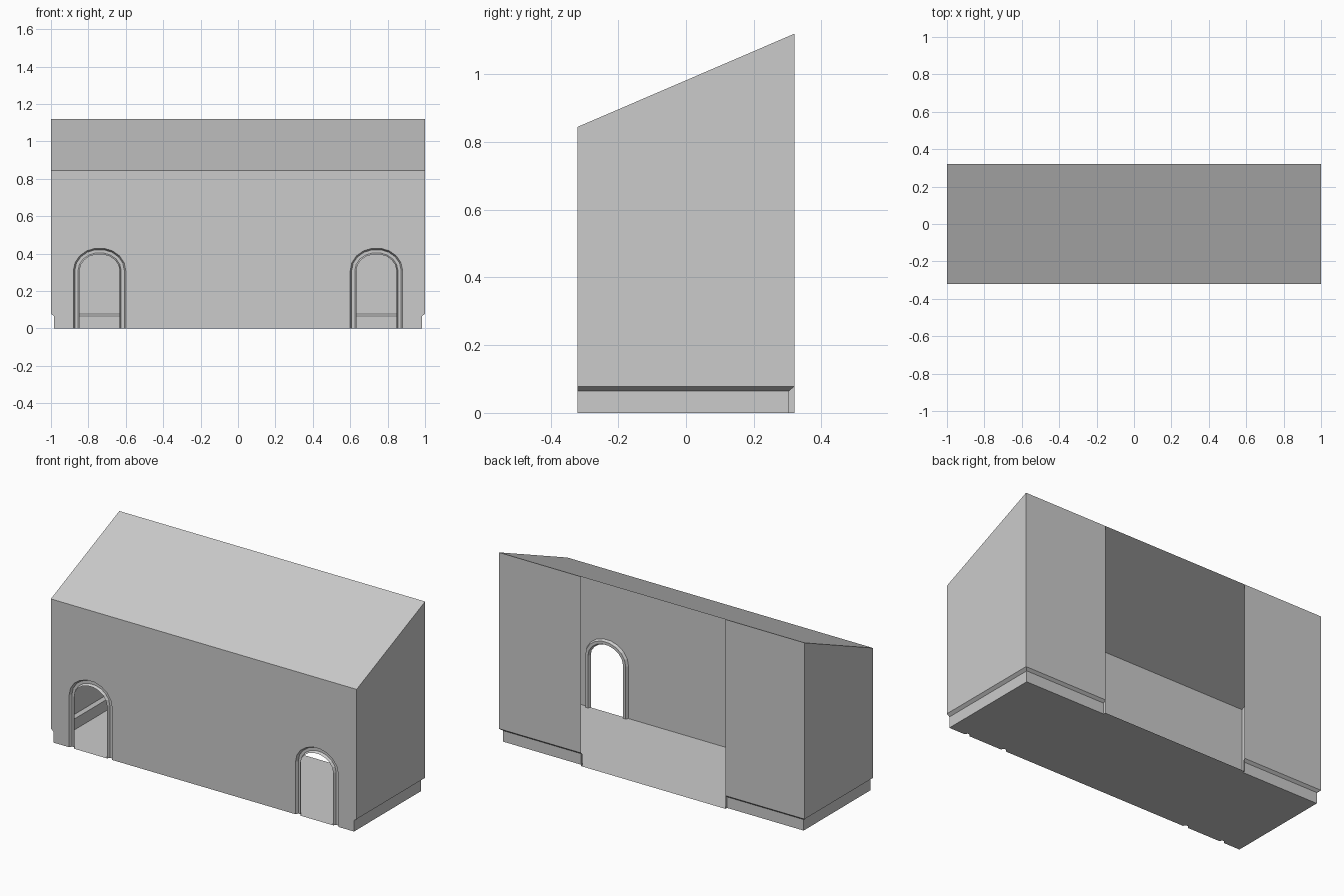
import bpy, bmesh, math
from mathutils import Vector

cube = bpy.data.objects.get("Cube")
if cube:
    bpy.data.objects.remove(cube)

# One plain grey for the whole shell
grey = bpy.data.materials.new("plain grey")
grey.use_nodes = True
COLOUR = (0.6, 0.6, 0.6, 1)
grey.diffuse_color = COLOUR
grey.node_tree.nodes["Principled BSDF"].inputs["Base Color"].default_value = COLOUR

X, Y = 1.0, 0.32                  # half length and half depth
EAVE, RIDGE = 0.845, 1.12         # front and back heights
BX, BY = 0.983, 0.305             # recessed plinth
P0, P1 = 0.065, 0.078             # plinth top and wall bottom
BAY_L, BAY_R = 0.462, -0.482      # sides of the rear opening
DOOR_X, SPRING, SEGS = 0.74, 0.31, 9
# Door moulding: half width and depth, from wall to opening
MOULD = [(0.14, -Y), (0.132, -0.305), (0.115, -0.305), (0.107, -Y)]


def build(name, faces):
    """Make an object from (points, outward direction) pairs."""
    bm = bmesh.new()
    for points, outward in faces:
        f = bm.faces.new([bm.verts.new(p) for p in points])
        f.normal_update()
        if f.normal.dot(Vector(outward)) < 0:
            f.normal_flip()
    bmesh.ops.remove_doubles(bm, verts=bm.verts, dist=1e-5)
    mesh = bpy.data.meshes.new(name)
    bm.to_mesh(mesh)
    bm.free()
    mesh.materials.append(grey)
    obj = bpy.data.objects.new(name, mesh)
    bpy.context.collection.objects.link(obj)
    return obj


def arch(cx, r, y):
    """Round-headed outline, from its left foot over to its right foot."""
    arc = [math.pi * (1 - i / SEGS) for i in range(SEGS + 1)]
    head = [(cx + r * math.cos(a), y, SPRING + (r - 0.02) * math.sin(a)) for a in arc]
    return [(cx - r, y, 0)] + head + [(cx + r, y, 0)]


# Sloping roof
build("roof", [([(-X, -Y, EAVE), (X, -Y, EAVE), (X, Y, RIDGE), (-X, Y, RIDGE)], (0, 0, 1))])

# Front wall with two doorways cut up from its foot
outline = [(-X, -Y, EAVE), (-X, -Y, P1), (-BX, -Y, P0), (-BX, -Y, 0)]
for side in (-1, 1):
    outline += arch(side * DOOR_X, MOULD[0][0], -Y)
outline += [(BX, -Y, 0), (BX, -Y, P0), (X, -Y, P1), (X, -Y, EAVE)]
build("front_wall", [(outline, (0, -1, 0))])

# Grooved mouldings around the doorways
for side, name in ((-1, "right_door_moulding"), (1, "left_door_moulding")):
    cx = side * DOOR_X
    rings = [arch(cx, r, y) for r, y in MOULD]
    faces = []
    for a, b in zip(rings, rings[1:]):
        for i in range(len(a) - 1):
            quad = [a[i], a[i + 1], b[i + 1], b[i]]
            mid = sum((Vector(p) for p in quad), Vector()) / 4
            inward = Vector((cx - mid.x, 0, SPRING - mid.z if mid.z > SPRING else 0))
            rise = b[i][1] - a[i][1]
            outward = inward if rise > 0 else -inward if rise < 0 else Vector((0, -1, 0))
            faces.append((quad, outward))
    build(name, faces)

# End walls, each with a splay down to the recessed plinth
for s, name in ((-1, "right_end"), (1, "left_end")):
    out = (s, 0, 0)
    build(name + "_wall", [([(s * X, -Y, P1), (s * X, Y, P1),
                             (s * X, Y, RIDGE), (s * X, -Y, EAVE)], out)])
    build(name + "_plinth", [
        ([(s * X, -Y, P1), (s * X, Y, P1), (s * BX, BY, P0), (s * BX, -Y, P0)], (s, 0, -1)),
        ([(s * BX, -Y, P0), (s * BX, BY, P0), (s * BX, BY, 0), (s * BX, -Y, 0)], out)])

# Rear walls either side of the open bay
for s, b, name in ((-1, BAY_R, "right_rear"), (1, BAY_L, "left_rear")):
    build(name + "_wall", [([(s * X, Y, P1), (b, Y, P1), (b, Y, RIDGE), (s * X, Y, RIDGE)], (0, 1, 0))])
    build(name + "_plinth", [
        ([(s * X, Y, P1), (b, Y, P1), (b, BY, P0), (s * BX, BY, P0)], (0, 1, -1)),
        ([(s * BX, BY, P0), (b, BY, P0), (b, BY, 0), (s * BX, BY, 0)], (0, 1, 0)),
        ([(b, BY, 0), (b, BY, P0), (b, Y, P1), (b, Y, 0)], (s, 0, 0))])

# Floor, notched along the mouldings and reaching out in the bay
edge = [(-BX, -Y, 0)]
for side in (-1, 1):
    cx = side * DOOR_X
    edge += [(cx - r, y, 0) for r, y in MOULD]
    edge += [(cx + r, y, 0) for r, y in reversed(MOULD)]
edge += [(BX, -Y, 0), (BX, BY, 0), (BAY_L, BY, 0), (BAY_L, Y, 0),
         (BAY_R, Y, 0), (BAY_R, BY, 0), (-BX, BY, 0)]
build("floor", [(edge, (0, 0, -1))])
